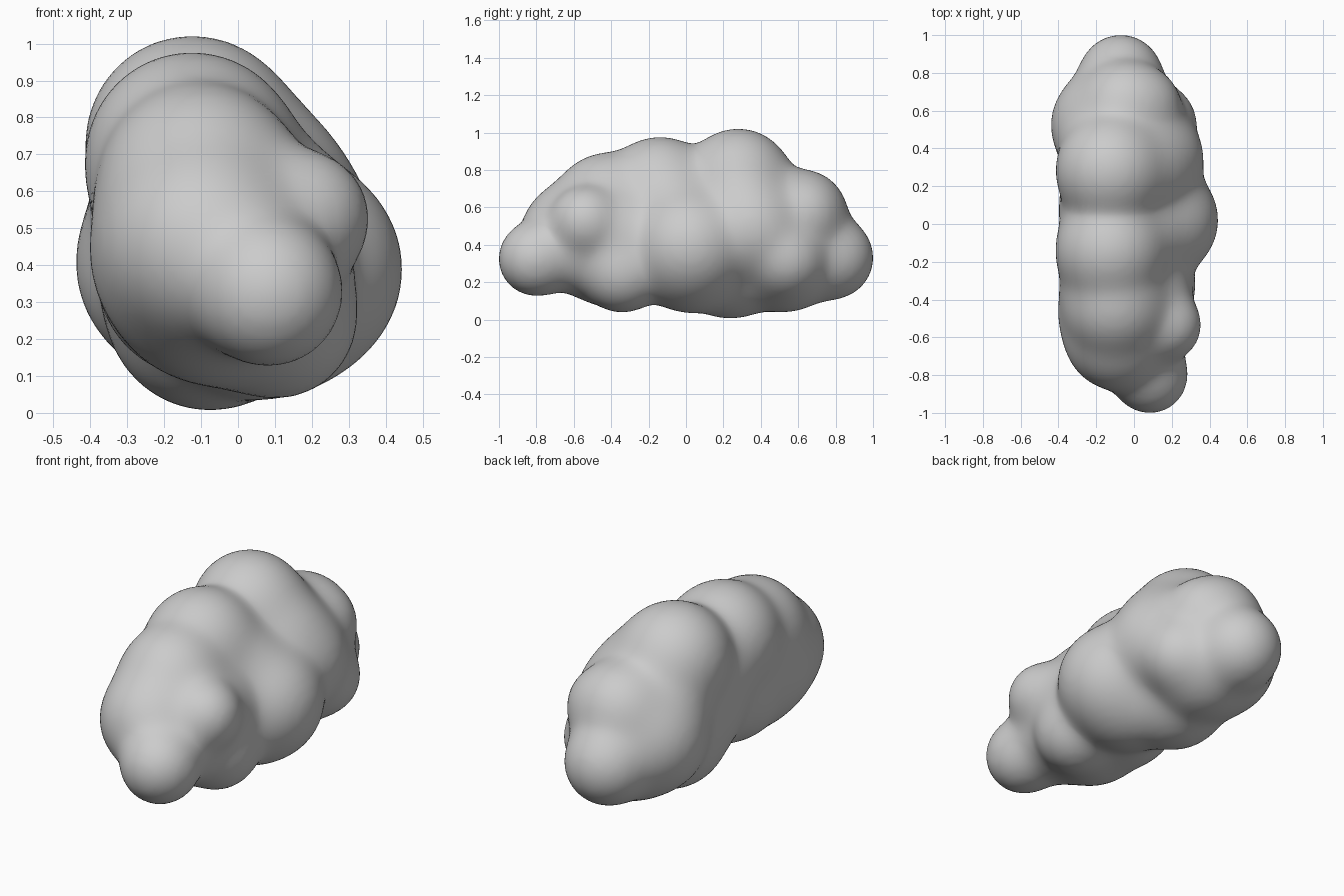
import bpy, bmesh
from math import exp, log
from mathutils import Matrix, Vector

cube = bpy.data.objects.get("Cube")
if cube:
    bpy.data.objects.remove(cube, do_unlink=True)

grey = bpy.data.materials.new("soft_grey")
grey.use_nodes = True
tone = (0.6, 0.6, 0.6, 1)
grey.diffuse_color = tone
grey.node_tree.nodes["Principled BSDF"].inputs["Base Color"].default_value = tone

# Overlapping puffs: x, y, z, radius
puffs = [
    (.085, -.805, .325, .195), (-.07, .785, .33, .215),                    # end lobes
    (-.09, -.61, .46, .265), (-.13, -.47, .42, .25), (-.10, -.43, .62, .265),  # front crown
    (-.125, -.14, .69, .285), (-.125, .28, .735, .285), (-.05, .63, .57, .22),  # top ridge
    (.18, -.54, .53, .17), (.11, -.34, .25, .205), (.15, .02, .39, .293),  # left flank
    (.14, .54, .32, .18), (.10, .35, .48, .26), (.06, .63, .56, .17),
    (.05, -.35, .45, .24), (.05, -.60, .36, .18),
    (.03, .30, .60, .25), (.03, -.05, .55, .23),                           # shoulders
    (-.12, -.20, .36, .25), (-.14, .12, .42, .235), (-.15, .53, .40, .285),  # right flank
    (-.14, .42, .55, .23), (-.14, .05, .55, .23), (-.13, -.28, .52, .225),
    (-.08, .24, .28, .27), (.06, .02, .30, .25), (-.03, .53, .30, .25),    # belly
    (-.07, -.42, .33, .24),
]

bm = bmesh.new()
for x, y, z, r in puffs:
    bmesh.ops.create_icosphere(bm, subdivisions=4, radius=r,
                               matrix=Matrix.Translation((x, y, z)))
mesh = bpy.data.meshes.new("cloud_body")
bm.to_mesh(mesh)
bm.free()
cloud = bpy.data.objects.new("cloud_body", mesh)
bpy.context.collection.objects.link(cloud)

# Fuse the puffs into one skin
fuse = cloud.modifiers.new("fuse", 'REMESH')
fuse.mode = 'VOXEL'
fuse.voxel_size = 0.025
soften = cloud.modifiers.new("soften", 'SMOOTH')
soften.iterations = 8
bpy.context.view_layer.update()
depsgraph = bpy.context.evaluated_depsgraph_get()
skin = bpy.data.meshes.new_from_object(cloud.evaluated_get(depsgraph))
cloud.modifiers.clear()
cloud.data = skin

# Draw the skin onto a soft blend of the puffs, filling the creases
BLEND = 0.04
centres = [(Vector(p[:3]), p[3]) for p in puffs]


def blend_step(point):
    total, slope = 0.0, Vector()
    for centre, radius in centres:
        away = point - centre
        length = max(away.length, 0.001)
        weight = exp((radius - length) / BLEND)
        total += weight
        slope += away * (weight / length)
    slope /= total
    step = slope * (BLEND * log(total) / max(slope.length_squared, 0.2))
    if step.length > 0.05:
        step.length = 0.05
    return step


for vert in skin.vertices:
    point = vert.co.copy()
    for _ in range(5):
        step = blend_step(point)
        point += step
        if step.length < 0.0005:
            break
    vert.co = point

# Tidy the mesh flow after blending
finish = cloud.modifiers.new("finish", 'SMOOTH')
finish.iterations = 3

skin.materials.clear()
skin.materials.append(grey)
for face in skin.polygons:
    face.use_smooth = True
    face.material_index = 0
